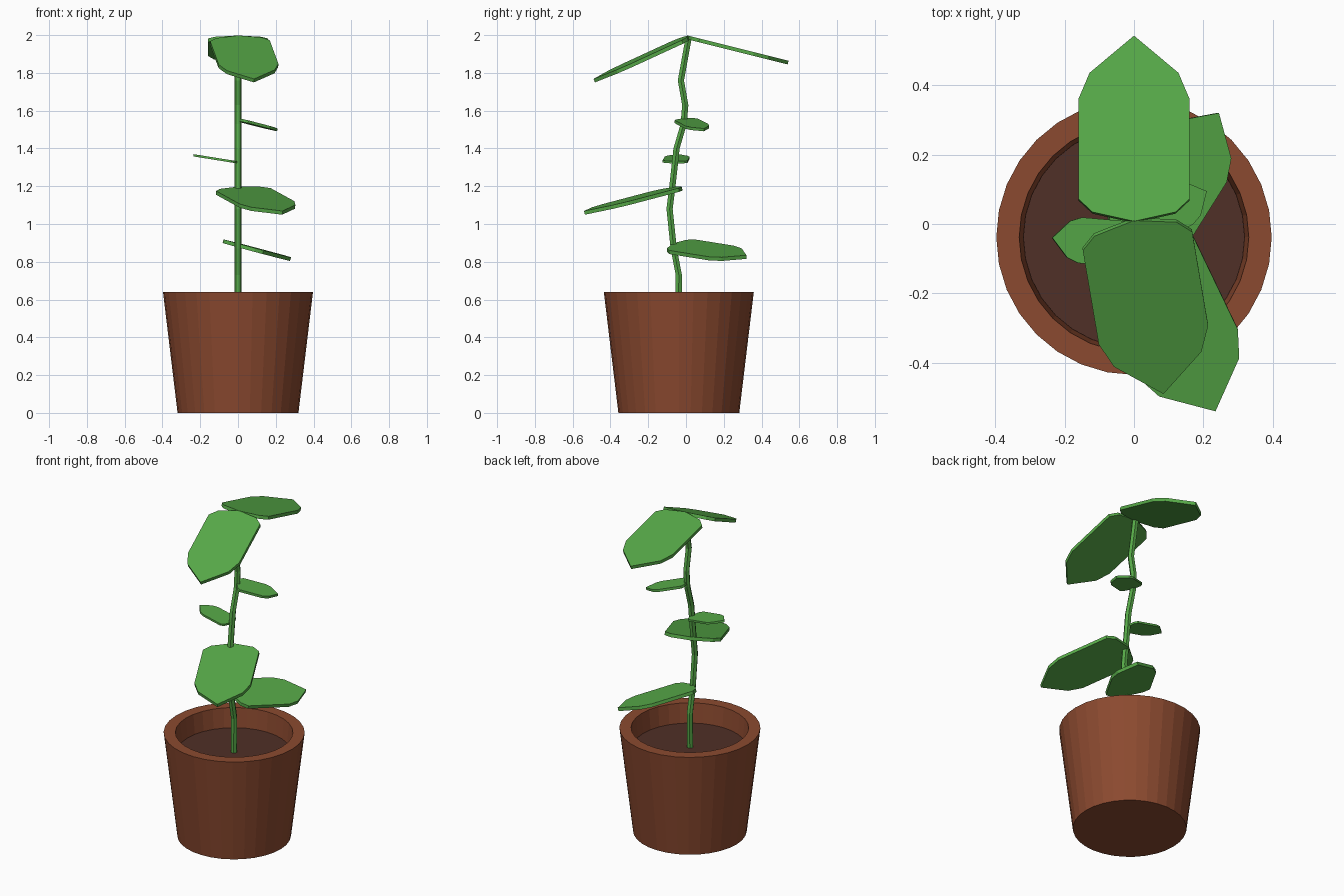
import bpy, bmesh, math
from mathutils import Vector

cube = bpy.data.objects.get("Cube")
if cube:
    bpy.data.objects.remove(cube, do_unlink=True)


def material(name, rgb):
    m = bpy.data.materials.new(name)
    m.use_nodes = True
    color = (*rgb, 1)
    m.diffuse_color = color
    m.node_tree.nodes["Principled BSDF"].inputs["Base Color"].default_value = color
    return m


terracotta = material("terracotta", (0.26, 0.068, 0.029))
soil_brown = material("soil brown", (0.08, 0.029, 0.02))
leaf_green = material("leaf green", (0.095, 0.4, 0.065))


def finish(name, bm, mat):
    bmesh.ops.recalc_face_normals(bm, faces=bm.faces)
    mesh = bpy.data.meshes.new(name)
    bm.to_mesh(mesh)
    bm.free()
    mesh.materials.append(mat)
    obj = bpy.data.objects.new(name, mesh)
    bpy.context.collection.objects.link(obj)
    return obj


def loft(name, rings, sides, mat):
    """Join horizontal rings given as (y, z, radius) and cap both ends."""
    bm = bmesh.new()
    loops = []
    for y, z, r in rings:
        angles = [math.tau * i / sides for i in range(sides)]
        loops.append([bm.verts.new((r * math.cos(a), y + r * math.sin(a), z)) for a in angles])
    for low, high in zip(loops, loops[1:]):
        for i in range(sides):
            j = (i + 1) % sides
            bm.faces.new((low[i], low[j], high[j], high[i]))
    bm.faces.new(loops[0])
    bm.faces.new(loops[-1])
    return finish(name, bm, mat)


# Right half of a leaf outline: (fraction of length, fraction of half width)
HALF_LEAF = [(0.05, 0.75), (0.12, 1), (0.66, 1), (0.8, 0.8)]
OUTLINE = [(0, 0)] + HALF_LEAF + [(1, 0)] + [(t, -w) for t, w in reversed(HALF_LEAF)]


def leaf(name, base, tip, half_width, slope, thickness=0.02):
    """Flat leaf from base towards the plan offset tip, on a plane with the given x and y slope."""
    along = Vector(tip)
    side = Vector((along.y, -along.x)).normalized() * half_width
    down = Vector((slope[0], slope[1], -1)).normalized() * thickness
    bm = bmesh.new()
    top, bottom = [], []
    for t, w in OUTLINE:
        p = along * t + side * w
        point = Vector(base) + Vector((p.x, p.y, p.dot(Vector(slope))))
        top.append(bm.verts.new(point))
        bottom.append(bm.verts.new(point + down))
    bm.faces.new(top)
    bm.faces.new(bottom[::-1])
    for i in range(len(top)):
        j = (i + 1) % len(top)
        bm.faces.new((top[i], bottom[i], bottom[j], top[j]))
    return finish(name, bm, leaf_green)


# Pot with a hollow top, and the soil inside
CY = -0.038
loft("pot", [(CY, 0, 0.32), (CY, 0.64, 0.397), (CY, 0.64, 0.331), (CY, 0.5, 0.318)], 32, terracotta)
loft("soil", [(CY, 0.505, 0.316), (CY, 0.52, 0.319)], 32, soil_brown)

# Wavy stem
STEM = [(-0.04, 0.51), (-0.038, 0.73), (-0.065, 0.87), (-0.087, 1.08), (-0.072, 1.2),
        (-0.05, 1.4), (-0.012, 1.53), (-0.004, 1.63), (-0.027, 1.76), (0.013, 1.98)]
loft("stem", [(y, z, 0.019) for y, z in STEM], 6, leaf_green)

# Leaves from the top down
leaf("top_back_leaf", (0, 0.008, 1.998), (0, 0.535), 0.16, (0, -0.25))
leaf("top_front_leaf", (0, 0.01, 1.998), (0.085, -0.5), 0.16, (-0.06, 0.45))
leaf("small_left_leaf", (0, -0.012, 1.56), (0.21, 0.107), 0.068, (-0.24, -0.04), 0.015)
leaf("small_right_leaf", (0, -0.06, 1.332), (-0.235, 0.02), 0.066, (-0.16, 0), 0.012)
leaf("large_front_leaf", (0, -0.05, 1.198), (0.235, -0.49), 0.16, (-0.06, 0.235))
leaf("low_back_leaf", (0, -0.07, 0.897), (0.245, 0.39), 0.125, (-0.27, 0.01))
